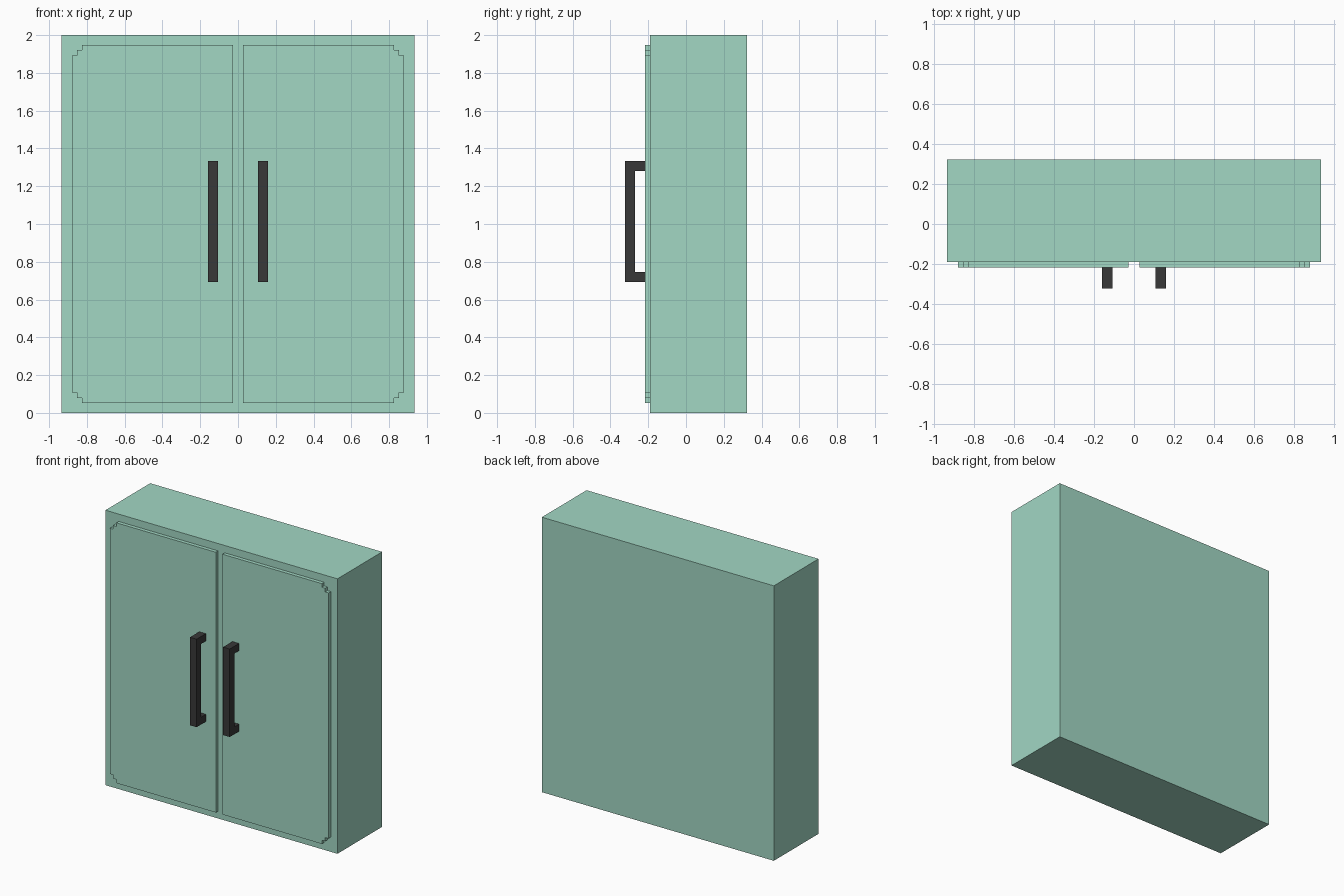
import bpy, bmesh
from mathutils import Vector

if "Cube" in bpy.data.objects:
    bpy.data.objects.remove(bpy.data.objects["Cube"])

U = 2 / 75                      # small module used for steps and thickness
HALF_D = 0.3235                 # half of the total depth
DOOR_Y = -HALF_D + 4 * U        # door front
BODY_Y = DOOR_Y + U             # body front


def material(name, color):
    m = bpy.data.materials.new(name)
    m.diffuse_color = (*color, 1)
    m.use_nodes = True
    m.node_tree.nodes["Principled BSDF"].inputs["Base Color"].default_value = m.diffuse_color
    return m


def extrude_profile(name, points, vector, mat):
    """Close a planar profile and extrude it along a vector."""
    bm = bmesh.new()
    face = bm.faces.new([bm.verts.new(p) for p in points])
    top = bmesh.ops.extrude_face_region(bm, geom=[face], use_keep_orig=True)
    verts = [g for g in top["geom"] if isinstance(g, bmesh.types.BMVert)]
    bmesh.ops.translate(bm, verts=verts, vec=Vector(vector))
    bmesh.ops.recalc_face_normals(bm, faces=bm.faces)
    mesh = bpy.data.meshes.new(name)
    bm.to_mesh(mesh)
    bm.free()
    mesh.materials.append(mat)
    ob = bpy.data.objects.new(name, mesh)
    bpy.context.collection.objects.link(ob)
    return ob


green = material("mint_paint", (0.36, 0.68, 0.55))
dark = material("dark_metal", (0.04, 0.04, 0.04))

# Cabinet body
w = 35 * U
extrude_profile("cabinet_body",
                [(-w, BODY_Y, 0), (w, BODY_Y, 0), (w, BODY_Y, 2), (-w, BODY_Y, 2)],
                (0, HALF_D - BODY_Y, 0), green)

# Door outline with stepped outer corners, in modules (x, z)
corner = [(31, 0), (31, 1), (32, 1), (32, 2), (33, 2)]
door = [(1, 2)] + [(x, 2 + z) for x, z in corner]
door += [(x, 73 - z) for x, z in reversed(corner)] + [(1, 73)]

# Handle side outline (distance out from the door, z)
handle = [(0, 26), (4, 26), (4, 50), (0, 50), (0, 48), (2, 48), (2, 28), (0, 28)]

for side, s in (("left", -1), ("right", 1)):
    extrude_profile(f"{side}_door", [(s * x * U, DOOR_Y, z * U) for x, z in door],
                    (0, U, 0), green)
    extrude_profile(f"{side}_handle",
                    [(s * 4 * U, DOOR_Y - d * U, z * U) for d, z in handle],
                    (s * 2 * U, 0, 0), dark)
